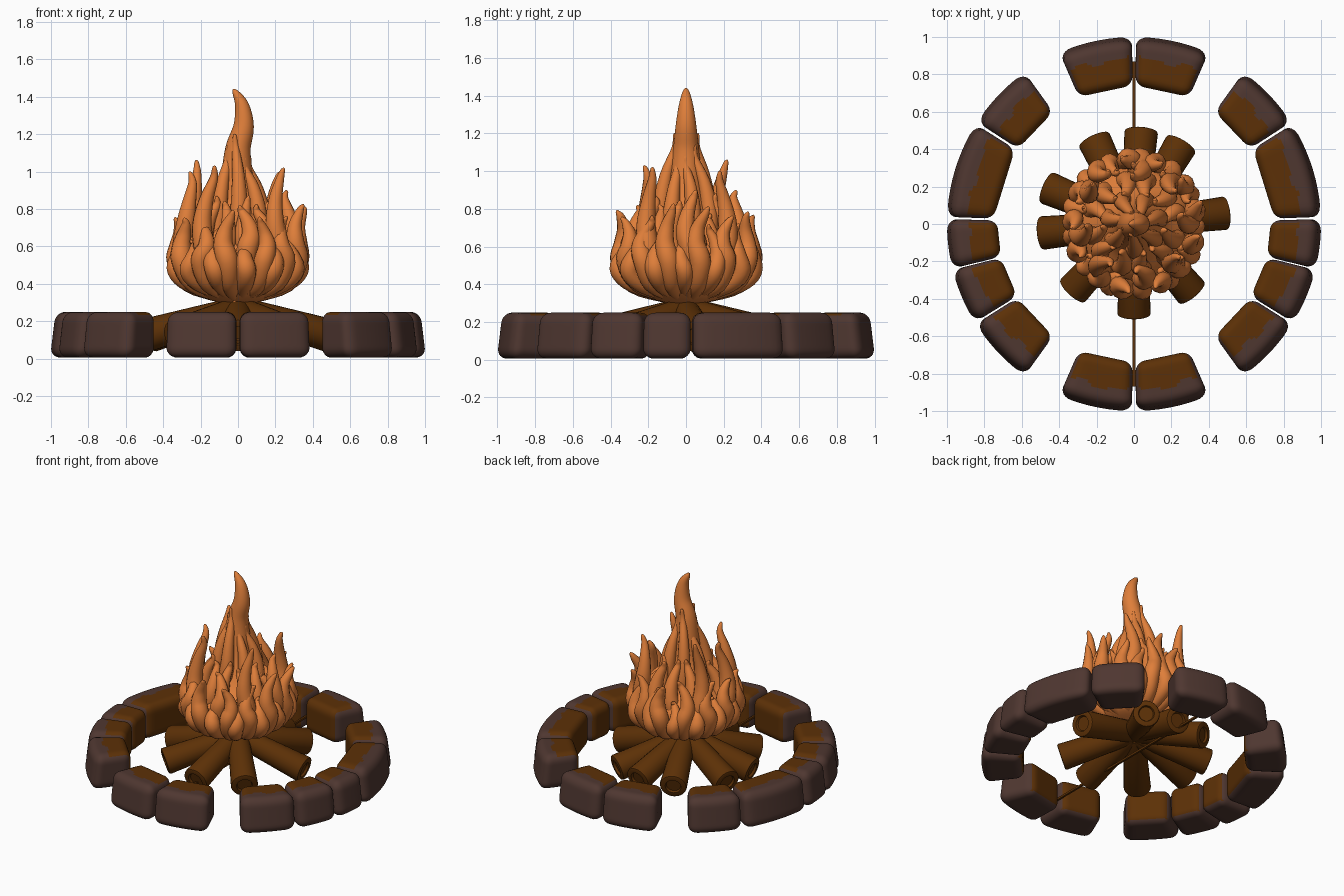
import bpy, bmesh, math, random
from mathutils import Vector

if "Cube" in bpy.data.objects:
    bpy.data.objects.remove(bpy.data.objects["Cube"])

random.seed(4)


def material(name, rgb):
    m = bpy.data.materials.new(name)
    m.diffuse_color = (*rgb, 1)
    m.use_nodes = True
    m.node_tree.nodes["Principled BSDF"].inputs["Base Color"].default_value = m.diffuse_color
    return m


STONE = material("grey_brown_stone", (0.078, 0.038, 0.030))
WOOD = material("dark_wood_brown", (0.108, 0.030, 0.002))
FIRE = material("flame_orange", (0.74, 0.21, 0.042))


def finish(name, bm, mats, angle=180):
    bm.normal_update()
    bmesh.ops.recalc_face_normals(bm, faces=bm.faces)
    me = bpy.data.meshes.new(name)
    bm.to_mesh(me)
    bm.free()
    ob = bpy.data.objects.new(name, me)
    bpy.context.collection.objects.link(ob)
    for m in mats:
        me.materials.append(m)
    bpy.ops.object.select_all(action='DESELECT')
    bpy.context.view_layer.objects.active = ob
    ob.select_set(True)
    bpy.ops.object.shade_smooth_by_angle(angle=math.radians(angle))
    return ob


def spline(keys, t):
    """Catmull-Rom through equal-length tuples, t in 0..1."""
    n = len(keys) - 1
    i = min(int(t * n), n - 1)
    f = t * n - i
    a, b, c, d = (Vector(keys[min(max(j, 0), n)]) for j in (i - 1, i, i + 1, i + 2))
    return 0.5 * (2 * b + (c - a) * f + (2 * a - 5 * b + 4 * c - d) * f ** 2
                  + (3 * b - a - 3 * c + d) * f ** 3)


def tube(bm, keys, steps=28, sides=12):
    """Tapered tube through keys of (x, y, z, radius)."""
    pts = [spline(keys, i / steps) for i in range(steps + 1)]
    mid = pts[steps // 3]
    side = Vector((-mid.y, mid.x, 0)) if mid.xy.length > 0.02 else Vector((1, 0, 0))
    rings = []
    for i, p in enumerate(pts):
        tan = (pts[min(i + 1, steps)].xyz - pts[max(i - 1, 0)].xyz).normalized()
        v = tan.cross(side).normalized()
        u = v.cross(tan)
        rings.append([bm.verts.new(p.xyz + max(p.w, 0.003) *
                      (u * math.cos(k * math.tau / sides) + v * math.sin(k * math.tau / sides)))
                      for k in range(sides)])
    for r, s in zip(rings, rings[1:]):
        for k in range(sides):
            j = (k + 1) % sides
            bm.faces.new((r[k], r[j], s[j], s[k]))
    bm.faces.new(rings[0])
    bm.faces.new(rings[-1])


# Ring of rounded stones: angle ranges on the right half, mirrored to the left
def stone(name, a0, a1, mirror):
    mid, half = math.radians((a0 + a1) / 2), math.radians(a1 - a0) / 2
    size = Vector((half * 0.87, 0.14, 0.122))
    rad = 0.055
    bm = bmesh.new()
    bmesh.ops.create_cube(bm, size=2)
    bmesh.ops.subdivide_edges(bm, edges=bm.edges[:], cuts=15, use_grid_fill=True)
    for v in bm.verts:
        p = Vector(v.co[i] * size[i] for i in range(3))
        q = Vector(max(-size[i] + rad, min(size[i] - rad, p[i])) for i in range(3))
        d = p - q
        if d.length > 1e-6:
            p = q + d.normalized() * rad * min(1, max(abs(c) for c in d) / rad)
        ang = p.x / 0.87
        inner = 0.5 - 0.5 * p.y / size.y          # straight inner edge, curved outer edge
        lean = 0.03 * (p.z / size.z * 0.5 + 0.5)  # outer wall leans in
        r = (0.866 + p.y) * (1 + inner * (1 / math.cos(ang) - 1)) - lean * (1 - inner)
        a = mid + ang
        v.co = (mirror * r * math.cos(a), r * math.sin(a), p.z + 0.127)
    bm.normal_update()
    bmesh.ops.recalc_face_normals(bm, faces=bm.faces)
    bm.normal_update()
    for f in bm.faces:      # top and inner side are brown, outer side, ends and base are grey
        c = f.calc_center_median()
        a = math.atan2(c.y, c.x)
        edge = 0.885 + 0.012 * math.sin(a * 17) + 0.008 * math.sin(a * 41)
        along = abs(f.normal.y * math.cos(a) - f.normal.x * math.sin(a))
        f.material_index = int(math.hypot(c.x, c.y) < edge and f.normal.z > -0.5
                               and along < 0.75)
    finish(name, bm, [STONE, WOOD])


SPANS = [(66.5, 89.4), (33, 54.2), (2.2, 32.2), (-13.8, 1.5),
         (-31.7, -14.2), (-54.2, -32.3), (-89.4, -66.5)]
for side, s in (("right", 1), ("left", -1)):
    for i, (a0, a1) in enumerate(SPANS):
        stone(f"stone_{side}_{i + 1}", a0, a1, s)

# Thin strip joining the front and back stones
bm = bmesh.new()
bmesh.ops.create_cube(bm, size=1)
for v in bm.verts:
    v.co = (v.co.x * 0.014, v.co.y * 1.74, v.co.z * 0.014 + 0.1)
finish("thin_strip", bm, [WOOD], 30)


# Leaning logs with recessed ends: outer end positions in plan
def log(name, x, y):
    r = math.hypot(x, y)
    out = Vector((x / r, y / r, 0))
    tip, top = out * (r - 0.012) + Vector((0, 0, 0.122)), out * 0.03 + Vector((0, 0, 0.255))
    axis = tip - top
    bm = bmesh.new()
    bmesh.ops.create_cone(bm, cap_ends=True, segments=24, radius1=0.07, radius2=0.09,
                          depth=axis.length)
    end = max(bm.faces, key=lambda f: f.calc_center_median().z)
    bmesh.ops.bevel(bm, geom=list(end.edges), offset=0.012, segments=2, affect='EDGES',
                    profile=0.5)
    end = max(bm.faces, key=lambda f: f.calc_center_median().z)
    bmesh.ops.inset_region(bm, faces=[end], thickness=0.025)
    bmesh.ops.inset_region(bm, faces=[end], thickness=0.006, depth=-0.015)
    rot = axis.to_track_quat('Z', 'Y')
    for v in bm.verts:
        v.co = rot @ v.co + (tip + top) / 2
    finish(name, bm, [WOOD], 35)


ENDS = [(0.04, 0.51), (0.26, 0.44), (0.505, 0.06), (0.32, -0.38), (0, -0.5),
        (-0.34, -0.37), (-0.51, -0.05), (-0.48, 0.2), (-0.22, 0.465)]
for i, (x, y) in enumerate(ENDS):
    log(f"log_{i + 1}", x, y)

# Flame core: the tall central tongue
bm = bmesh.new()
tube(bm, [(0, 0, 0.30, 0.10), (0, 0, 0.34, 0.22), (0, 0, 0.45, 0.30), (0, 0, 0.56, 0.29),
          (0, 0, 0.68, 0.18), (0, 0, 0.83, 0.11), (-0.005, 0, 0.98, 0.085),
          (0, 0, 1.12, 0.068), (0.03, 0, 1.24, 0.055), (0.022, 0, 1.35, 0.038),
          (-0.012, 0, 1.42, 0.018), (-0.028, 0, 1.44, 0.003)], 60, 28)
finish("flame_core", bm, [FIRE])


# Flame tongues: rise from the base, bulge out, then sway up to a tip
def tongue(bm, ang, bulge, tip_r, tip_z, width, sway, base_z=0.53):
    def at(r, z, w, s=0.0):
        c, n = math.cos(ang), math.sin(ang)
        return (r * c - s * n, r * n + s * c, z, w * width)
    h = tip_z - base_z
    tube(bm, [at(bulge * 0.3, 0.33, 0.5), at(bulge * 0.8, 0.40, 0.85),
              at(bulge, base_z - 0.01, 1.0),
              at(bulge * 0.98, base_z + h * 0.3, 0.9, sway * 0.8),
              at(bulge * 0.62 + tip_r * 0.33, base_z + h * 0.6, 0.66, sway * 0.4),
              at(tip_r * 0.96, base_z + h * 0.85, 0.4, -sway * 0.6),
              at(tip_r, tip_z - 0.01, 0.2, -sway), at(tip_r, tip_z, 0.05, -sway)])


# Outer ring: alternating long and short tongues
bm = bmesh.new()
N = 26
for i in range(N):
    a = math.tau * (i + random.uniform(-0.2, 0.2)) / N
    wide = 0.325 + 0.022 * abs(math.sin(a))
    if i % 2:
        tongue(bm, a, wide, random.uniform(0.31, 0.38), random.uniform(0.74, 0.83),
               random.uniform(0.052, 0.06), random.choice((-1, 1)) * random.uniform(0.02, 0.04))
    else:
        tongue(bm, a, wide + 0.005, random.uniform(0.28, 0.33), random.uniform(0.62, 0.74),
               random.uniform(0.045, 0.055), random.uniform(-0.03, 0.03), 0.48)
finish("flame_outer_tongues", bm, [FIRE])

# Tall side tongues: tip positions
bm = bmesh.new()
TIPS = [(-0.24, 0.19, 1.06), (0.22, -0.2, 1.02), (-0.25, -0.04, 1.0), (-0.15, -0.2, 1.03),
        (0.2, 0.2, 1.0), (0.02, 0.26, 0.9), (0.04, -0.25, 0.82), (0.26, 0.02, 0.9)]
for i, (x, y, z) in enumerate(TIPS):
    tongue(bm, math.atan2(y, x), 0.295, math.hypot(x, y), z, 0.058, 0.03 * (-1) ** i, 0.58)
finish("flame_side_tongues", bm, [FIRE])

# Middle tongues, then ribs hugging the core
bm = bmesh.new()
for i in range(12):
    a = math.tau * (i + 0.4) / 12
    tongue(bm, a, 0.23, 0.17, random.uniform(0.74, 0.9), 0.055, 0.02 * (-1) ** i, 0.56)
for i in range(7):
    a = math.tau * (i + 0.2) / 7
    tongue(bm, a, 0.135, 0.06, 1.08 + 0.06 * (i % 3), 0.05, 0.015, 0.66)
finish("flame_inner_tongues", bm, [FIRE])
